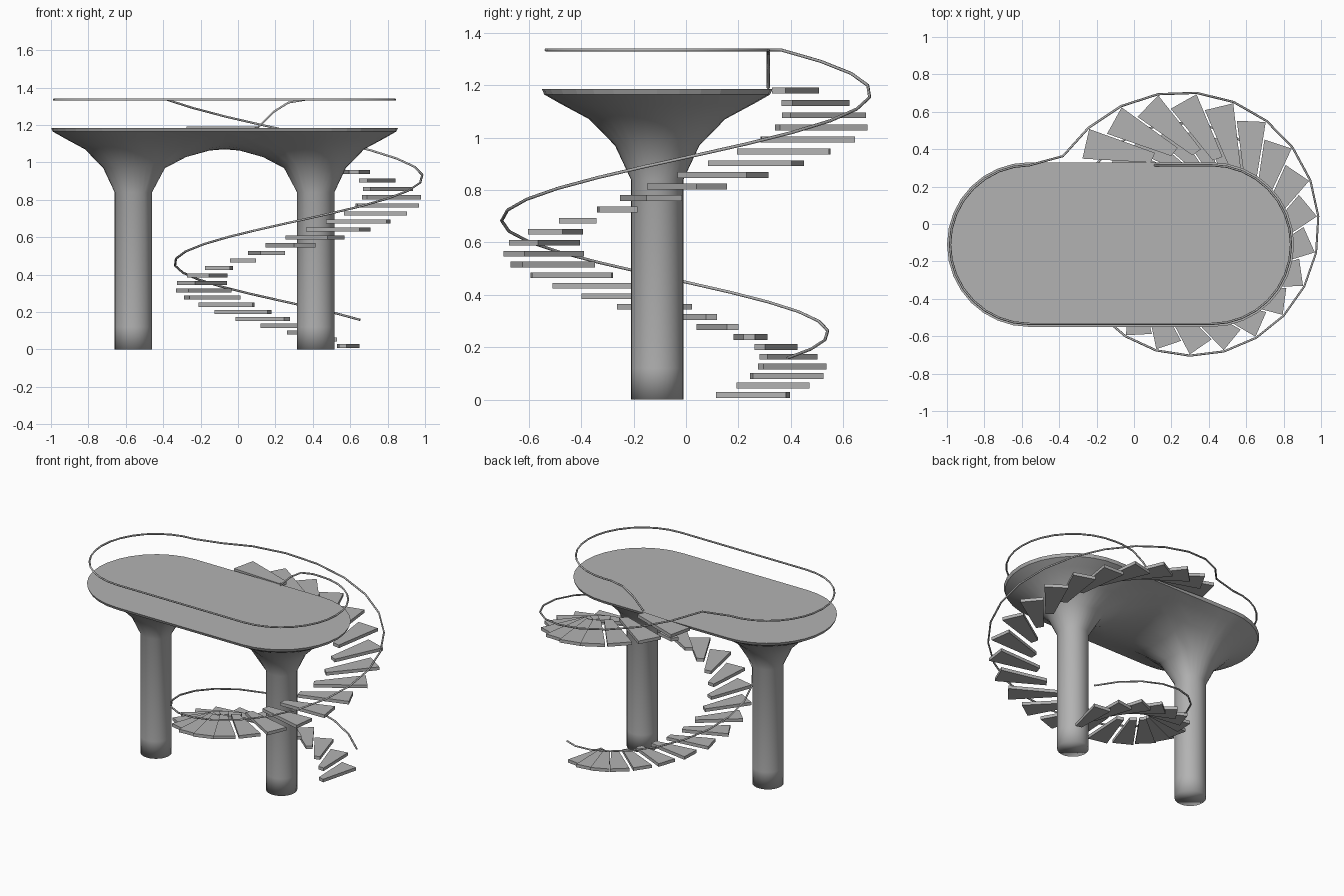
import bpy, bmesh
from math import sin, cos, radians, pi

if "Cube" in bpy.data.objects:
    bpy.data.objects.remove(bpy.data.objects["Cube"])

GREY = (0.45, 0.45, 0.45, 1)
mat = bpy.data.materials.new("plain grey")
mat.use_nodes = True
mat.diffuse_color = GREY
mat.node_tree.nodes["Principled BSDF"].inputs["Base Color"].default_value = GREY

HALF, WIDE, SHAFT = 0.4875, 0.44, 0.1      # pillar offset, deck half width, pillar radius
MID_X, MID_Y = -0.072, -0.11               # deck centre
SPRING, RIM, TOP = 0.84, 1.165, 1.185      # heights of flare start, rim and deck


def add_mesh(name, bm):
    bmesh.ops.recalc_face_normals(bm, faces=bm.faces[:])
    me = bpy.data.meshes.new(name)
    bm.to_mesh(me)
    bm.free()
    me.materials.append(mat)
    ob = bpy.data.objects.new(name, me)
    bpy.context.collection.objects.link(ob)
    return ob


# Deck with flared pillar: one half, mirrored
def reach(a):
    """Distance from the pillar axis to the edge of the half deck."""
    c, s = cos(a), abs(sin(a))
    if c >= -1e-6:
        return WIDE
    return min(WIDE / s if s > 1e-6 else 9, HALF / -c)


CORNER = 180 - 42.07
side = [90 * i / 8 for i in range(9)]
side += [90 + (CORNER - 90) * i / 4 for i in range(1, 5)]
side += [CORNER + (180 - CORNER) * i / 4 for i in range(1, 5)]
angles = [radians(a) for a in [-d for d in side[-2:0:-1]] + side]
SPREAD = (0.18, 0.47, 0.79, 1)
OUTER = (0.40, 0.71, 0.89, 1)
INNER = (0.57, 0.82, 0.97, 1)

bm = bmesh.new()
rings = [[bm.verts.new((HALF + SHAFT * cos(a), SHAFT * sin(a), z)) for a in angles]
         for z in (0, 0.12, SPRING)]
for s, ho, hi in zip(SPREAD, OUTER, INNER):
    ring = []
    for a in angles:
        b = reach(a)
        w = max(0, abs(a) / (pi / 2) - 1)
        on_mid = abs(a) > radians(CORNER - 0.1)
        end = 1.07 + (RIM - 1.07) * (b * sin(a) / WIDE) ** 2 if on_mid else RIM
        r = SHAFT + (b - SHAFT) * s
        inset = 0.98 if s == 1 else 1
        x = r * cos(a) * (inset if cos(a) > 0 else 1)
        z = SPRING + (end - SPRING) * (ho + (hi - ho) * w)
        ring.append(bm.verts.new((max(HALF + x, 0), r * sin(a) * inset, z)))
    rings.append(ring)
n = len(angles)
for lo, up in zip(rings, rings[1:]):
    for i in range(n):
        j = (i + 1) % n
        bm.faces.new((lo[i], lo[j], up[j], up[i]))
bm.faces.new(rings[0])
for f in bm.faces:
    f.smooth = True
# thin rim and flat top
edge = [i for i, a in enumerate(angles) if abs(a) < radians(CORNER + 0.1)]
lip = [bm.verts.new((max(HALF + reach(angles[i]) * cos(angles[i]), 0),
                     reach(angles[i]) * sin(angles[i]), TOP)) for i in edge]
for k in range(len(edge) - 1):
    bm.faces.new((rings[-1][edge[k]], rings[-1][edge[k + 1]], lip[k + 1], lip[k]))
bm.faces.new(lip)
deck = add_mesh("deck_and_pillars", bm)
deck.location = (MID_X, MID_Y, 0)
mirror = deck.modifiers.new("mirror", "MIRROR")
mirror.use_clip = True
mirror.merge_threshold = 0.002

# Spiral stair: wedge treads on a slowly widening helix
STEPS = 29
THICK = 0.011


def helix(i, scale=1.0, turn=0.0):
    r = (0.558 + 0.0071 * i) * scale
    a = radians(49 + 15.88 * i + turn)
    z = 0.018 + 0.0355 * i + 0.000214 * i * i
    return 0.283 + r * cos(a), -0.04 + r * sin(a), z


WEDGE = ((1, 0), (0.90, 11.5), (0.55, -16), (0.60, -21.5))
for i in range(STEPS):
    bm = bmesh.new()
    pts = [helix(i, s, t) for s, t in WEDGE]
    low, high = ([bm.verts.new((x, y, z + d)) for x, y, z in pts] for d in (-THICK, THICK))
    bm.faces.new(low)
    bm.faces.new(high)
    for k in range(4):
        m = (k + 1) % 4
        bm.faces.new((low[k], low[m], high[m], high[k]))
    add_mesh(f"stair_tread_{i + 1}", bm)

# Handrail: rises from the deck, runs round it, then follows the stair down
RAIL_Z, RAIL_R = 1.335, 0.424
back = MID_Y + RAIL_R
path = [(0.11, back, 1.19), (0.19, back, 1.27), (0.27, back, 1.32), (0.36, back, RAIL_Z)]
for cx, start in ((MID_X + HALF, 90), (MID_X - HALF, -90)):
    for k in range(17):
        a = radians(start - 180 * k / 16)
        path.append((cx + RAIL_R * cos(a), MID_Y + RAIL_R * sin(a), RAIL_Z))
path.append((-0.38, 0.363, RAIL_Z))
for i in reversed(range(STEPS)):
    x, y, z = helix(i, 1.01)
    path.append((x, y, z + 0.14 - 0.001 * i))

curve = bpy.data.curves.new("handrail", "CURVE")
curve.dimensions = "3D"
curve.bevel_depth = 0.006
curve.bevel_resolution = 1
curve.use_fill_caps = True
spline = curve.splines.new("POLY")
spline.points.add(len(path) - 1)
for p, co in zip(spline.points, path):
    p.co = (*co, 1)
curve.materials.append(mat)
rail = bpy.data.objects.new("handrail", curve)
bpy.context.collection.objects.link(rail)
